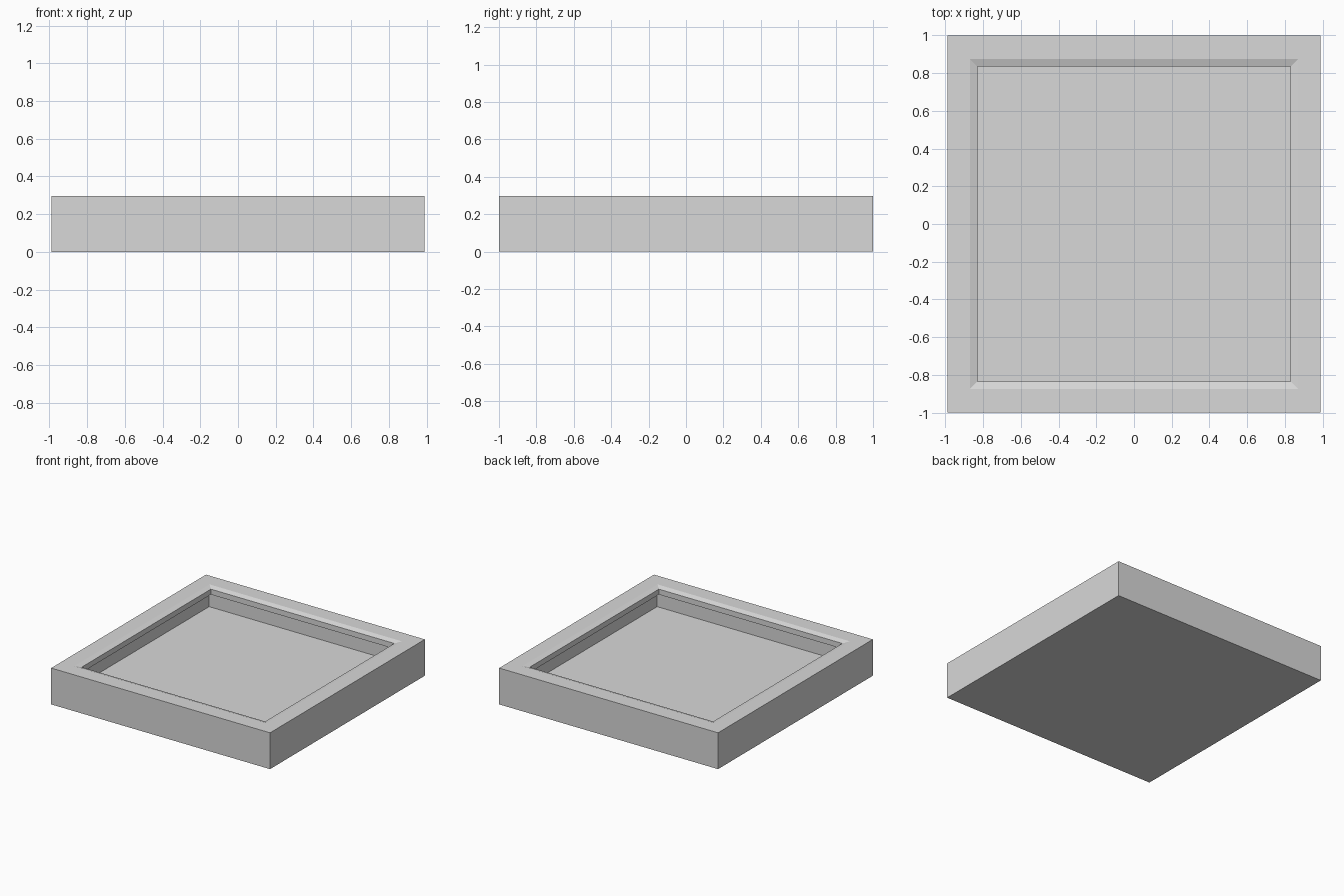
import bpy
import bmesh

cube = bpy.data.objects.get("Cube")
if cube:
    bpy.data.objects.remove(cube, do_unlink=True)

grey = bpy.data.materials.new("light_grey")
grey.use_nodes = True
colour = (0.69, 0.69, 0.69, 1)
grey.diffuse_color = colour
grey.node_tree.nodes["Principled BSDF"].inputs["Base Color"].default_value = colour


def rectangular_loft(name, profile):
    """Join rectangles given as (half width, half depth, height), capping both ends."""
    bm = bmesh.new()
    rings = []
    for x, y, z in profile:
        rings.append([bm.verts.new((sx * x, sy * y, z))
                      for sx, sy in ((-1, -1), (1, -1), (1, 1), (-1, 1))])
    for low, high in zip(rings, rings[1:]):
        for i in range(4):
            j = (i + 1) % 4
            bm.faces.new((low[i], low[j], high[j], high[i]))
    bm.faces.new(rings[0][::-1])
    bm.faces.new(rings[-1])
    bmesh.ops.recalc_face_normals(bm, faces=bm.faces)
    mesh = bpy.data.meshes.new(name)
    bm.to_mesh(mesh)
    bm.free()
    mesh.materials.append(grey)
    obj = bpy.data.objects.new(name, mesh)
    bpy.context.collection.objects.link(obj)


# Tray: outer wall, flat rim, sloped lip, undercut inner wall, floor
TOP, LIP, UNDERCUT, FLOOR = 0.297, 0.284, 0.24, 0.117
rectangular_loft("tray", [
    (0.99, 1, 0),
    (0.99, 1, TOP),
    (0.87, 0.875, TOP),
    (0.83, 0.835, LIP),
    (0.83, 0.835, UNDERCUT),
    (0.87, 0.87, UNDERCUT),
    (0.87, 0.87, FLOOR),
])
